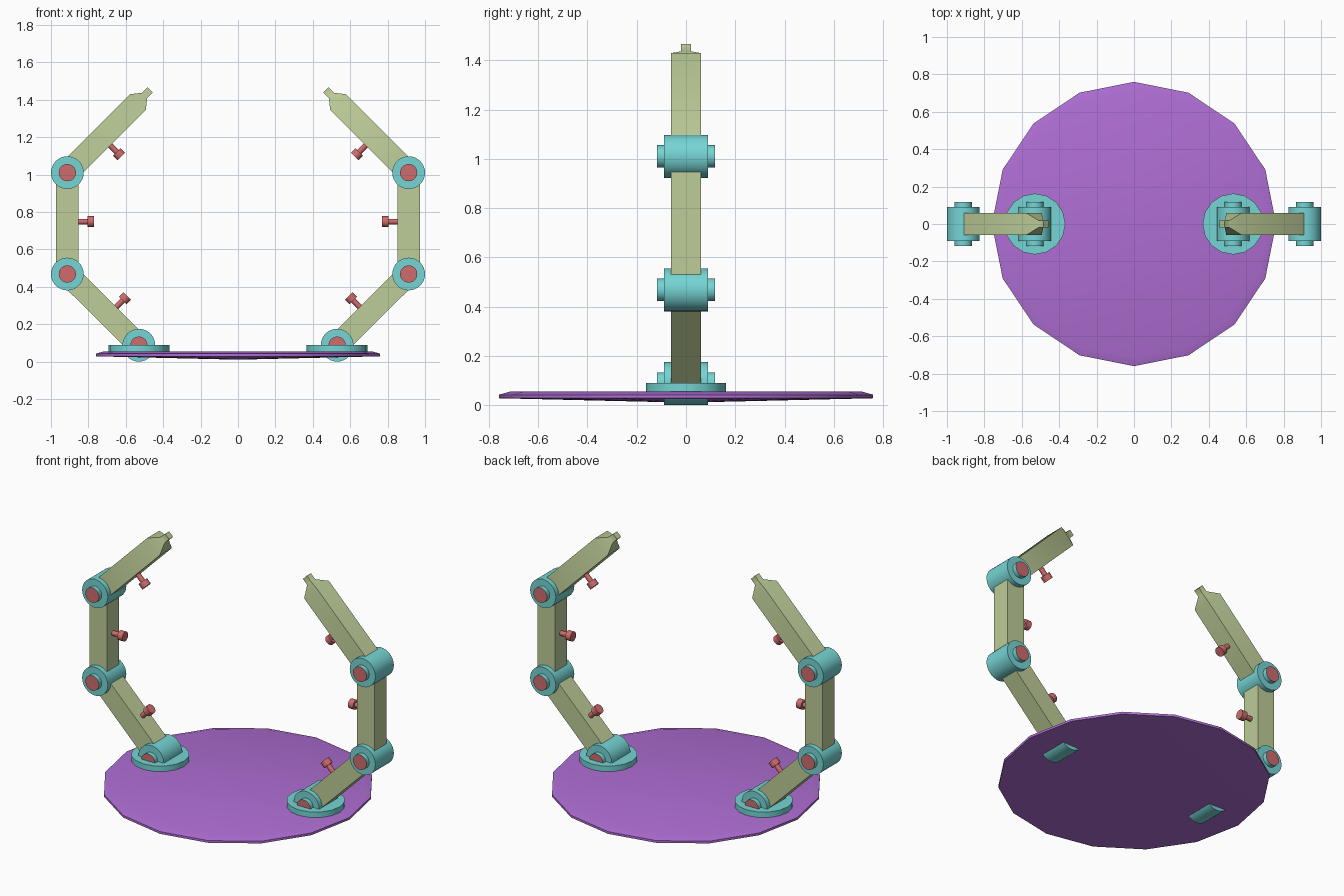
import bpy, bmesh, math
from mathutils import Vector, Matrix

if "Cube" in bpy.data.objects:
    bpy.data.objects.remove(bpy.data.objects["Cube"])


def material(name, rgb):
    m = bpy.data.materials.new(name)
    m.diffuse_color = (*rgb, 1)
    m.use_nodes = True
    m.node_tree.nodes["Principled BSDF"].inputs["Base Color"].default_value = m.diffuse_color
    return m


PURPLE = material("purple", (0.43, 0.156, 0.66))
TEAL = material("teal", (0.18, 0.66, 0.66))
GREEN = material("sage_green", (0.51, 0.61, 0.315))
RED = material("soft_red", (0.62, 0.15, 0.15))


def finish(name, bm, mats, mirror=True, angle=40):
    """Turn a bmesh into an object, smooth shaded and mirrored across x."""
    bmesh.ops.recalc_face_normals(bm, faces=bm.faces)
    me = bpy.data.meshes.new(name)
    bm.to_mesh(me)
    bm.free()
    for m in mats:
        me.materials.append(m)
    me.shade_smooth()
    me.set_sharp_from_angle(angle=math.radians(angle))
    ob = bpy.data.objects.new(name, me)
    bpy.context.collection.objects.link(ob)
    if mirror:
        mod = ob.modifiers.new("mirror", 'MIRROR')
        mod.use_mirror_merge = False
    return ob


def frame(origin, direction):
    """Matrix whose z axis runs along direction, with its y axis on world y."""
    z = Vector(direction).normalized()
    y = Vector((0, 1, 0))
    x = y.cross(z)
    m = Matrix((x, y, z)).transposed().to_4x4()
    m.translation = origin
    return m


def loft(bm, sections, matrix):
    """Square sections (half width, half depth, height) skinned into a solid."""
    rings = [[bm.verts.new(matrix @ Vector((sx * w, sy * d, h)))
              for sx, sy in ((-1, -1), (1, -1), (1, 1), (-1, 1))]
             for w, d, h in sections]
    for a, b in zip(rings, rings[1:]):
        for i in range(4):
            j = (i + 1) % 4
            bm.faces.new((a[i], a[j], b[j], b[i]))
    bm.faces.new(rings[0])
    bm.faces.new(rings[-1])


def cylinder(bm, p, q, radius, sides):
    p, q = Vector(p), Vector(q)
    rot = Vector((0, 0, 1)).rotation_difference(q - p).to_matrix().to_4x4()
    bmesh.ops.create_cone(bm, cap_ends=True, segments=sides, radius1=radius,
                          radius2=radius, depth=(q - p).length,
                          matrix=Matrix.Translation((p + q) / 2) @ rot)


# base plate: shallow 16-sided dish
bm = bmesh.new()
N = 16
rings = [[bm.verts.new((r * math.cos(2 * math.pi * i / N),
                        r * math.sin(2 * math.pi * i / N), z)) for i in range(N)]
         for r, z in ((0.76, 0.028), (0.76, 0.042), (0.715, 0.055))]
for a, b in zip(rings, rings[1:]):
    for i in range(N):
        j = (i + 1) % N
        bm.faces.new((a[i], a[j], b[j], b[i]))
bm.faces.new(rings[-1])
low = bm.verts.new((0, 0, 0.01))
for i in range(N):
    bm.faces.new((low, rings[0][(i + 1) % N], rings[0][i]))
finish("base_plate", bm, [PURPLE], mirror=False)

# round mounting flanges
bm = bmesh.new()
cylinder(bm, (0.53, 0, 0.05), (0.53, 0, 0.089), 0.163, 16)
finish("flange", bm, [TEAL])

# joints: hinge barrel with a protruding pin, red on the pin ends
R = 0.0875
joints = {"base": Vector((0.53, 0, R)),
          "elbow": Vector((0.9125, 0, 0.468)),
          "shoulder": Vector((0.9125, 0, 1.01))}
for name, c in joints.items():
    bm = bmesh.new()
    for half, radius in ((0.09, R), (0.117, 0.046)):
        off = Vector((0, half, 0))
        cylinder(bm, c - off, c + off, radius, 32)
    for f in bm.faces:
        if abs(f.calc_center_median().y) > 0.116:
            f.material_index = 1
    finish(name + "_joint", bm, [TEAL, RED])

# arm segments and their inward facing clamp screws
W = 0.06
base, elbow, shoulder = joints.values()
tip = shoulder + Vector((-1, 0, 1)).normalized() * 0.626
segments = (("lower", base, elbow, 0.23, (-1, 0, 1)),
            ("middle", elbow, shoulder, 0.28, (-1, 0, 0)),
            ("upper", shoulder, tip, 0.265, (-1, 0, -1)))
for name, p, q, along, inward in segments:
    d = q - p
    sections = [(W, W, 0), (W, W, d.length)]
    if name == "upper":  # tapered end with a small square stub
        sections = [(W, W, 0), (W, W, 0.533), (0.019, 0.02, 0.585),
                    (0.019, 0.02, 0.626)]
    bm = bmesh.new()
    loft(bm, sections, frame(p, d))
    finish(name + "_arm", bm, [GREEN])

    root = p + d.normalized() * along
    n = Vector(inward).normalized()
    bm = bmesh.new()
    cylinder(bm, root + n * 0.05, root + n * 0.112, 0.015, 16)
    cylinder(bm, root + n * 0.108, root + n * 0.143, 0.029, 16)
    finish(name + "_screw", bm, [RED])
